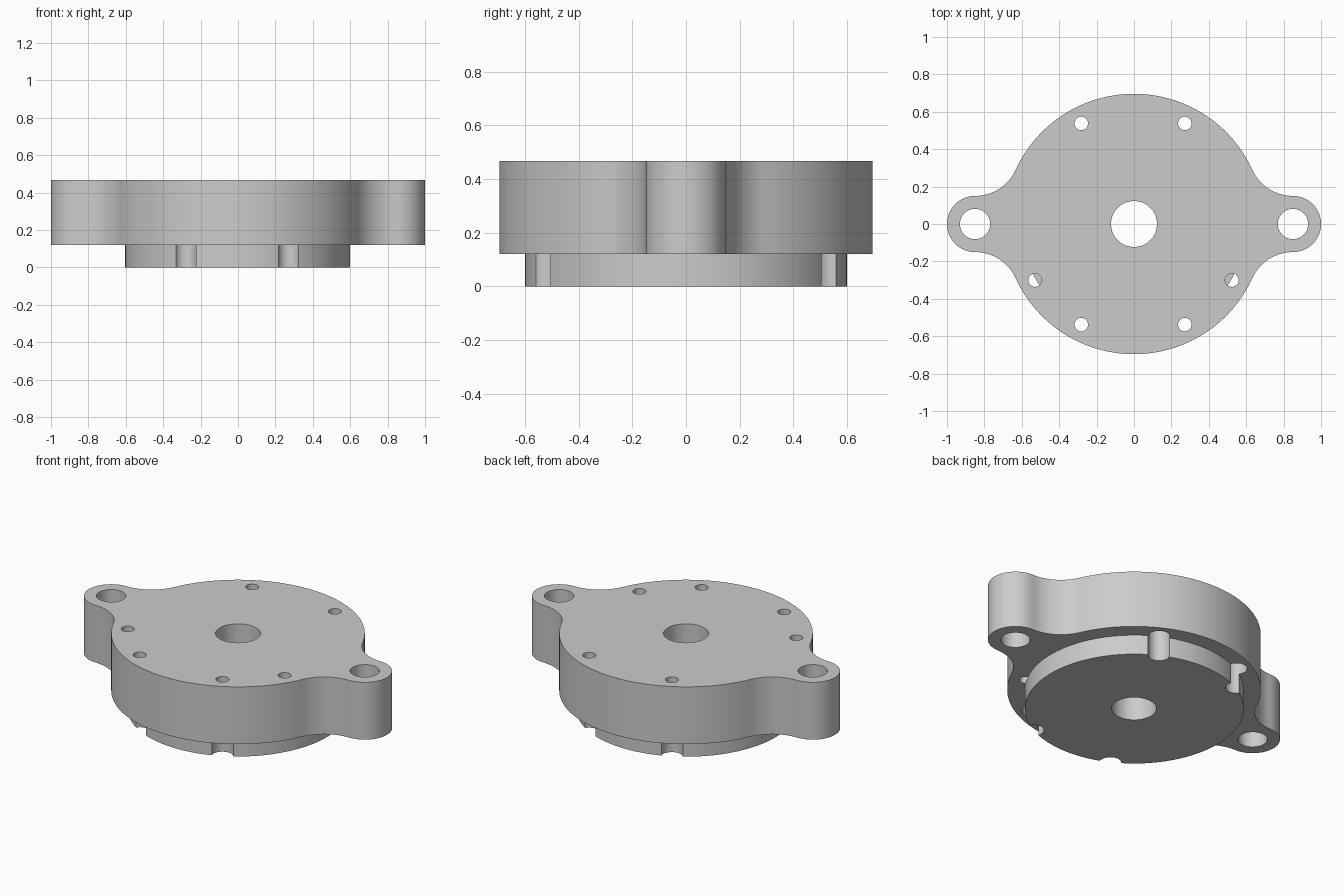
import bpy, bmesh, math

cube = bpy.data.objects.get("Cube")
if cube:
    bpy.data.objects.remove(cube, do_unlink=True)

BASE, SEAT, TOP = 0.12, 0.29, 0.467
BODY_R, EAR_X, EAR_R = 0.696, 0.85, 0.15

grey = bpy.data.materials.new("plain grey")
grey.use_nodes = True
colour = (0.6, 0.6, 0.6, 1)
grey.diffuse_color = colour
grey.node_tree.nodes["Principled BSDF"].inputs["Base Color"].default_value = colour


def prism(name, outline, z0, z1):
    """Extrude a flat outline between two heights."""
    bm = bmesh.new()
    face = bm.faces.new([bm.verts.new((x, y, z0)) for x, y in outline])
    side = bmesh.ops.extrude_face_region(bm, geom=[face])["geom"]
    for v in side:
        if isinstance(v, bmesh.types.BMVert):
            v.co.z = z1
    bmesh.ops.recalc_face_normals(bm, faces=bm.faces)
    mesh = bpy.data.meshes.new(name)
    bm.to_mesh(mesh)
    bm.free()
    mesh.materials.append(grey)
    obj = bpy.data.objects.new(name, mesh)
    bpy.context.collection.objects.link(obj)
    return obj


def arc(cx, cy, r, start, end, steps):
    angles = [math.radians(start + (end - start) * i / steps) for i in range(steps + 1)]
    return [(cx + r * math.cos(a), cy + r * math.sin(a)) for a in angles]


def cylinder(name, x, y, r, z0, z1, sides=48):
    return prism(name, arc(x, y, r, 0, 360, sides)[:-1], z0, z1)


def combine(target, other, operation):
    """Boolean the other solid into the target, then discard it."""
    mod = target.modifiers.new(operation, "BOOLEAN")
    mod.operation, mod.solver, mod.object = operation, "EXACT", other
    bpy.context.view_layer.objects.active = target
    bpy.ops.object.modifier_apply(modifier=mod.name)
    bpy.data.objects.remove(other, do_unlink=True)


# Flange outline: body arc, tangent fillet and ear, mirrored to four quadrants
fillet = (EAR_X**2 + EAR_R**2 - BODY_R**2) / (2 * (BODY_R - EAR_R))
fy = EAR_R + fillet
tangent = math.degrees(math.atan2(fy, EAR_X))
quarter = (arc(0, 0, BODY_R, 90, tangent, 32)
           + arc(EAR_X, fy, fillet, 180 + tangent, 270, 16)[1:]
           + arc(EAR_X, 0, EAR_R, 90, 0, 16)[1:])
half = quarter + [(x, -y) for x, y in quarter[-2::-1]]
outline = half + [(-x, y) for x, y in half[-2:0:-1]]
body = prism("flange_body", outline, BASE, TOP)

# Ear holes and the two small holes that end on the lower disc
for s in (-1, 1):
    combine(body, cylinder("ear_hole", s * EAR_X, 0, 0.081, 0, 1), "DIFFERENCE")
    combine(body, cylinder("pin_hole", s * 0.526 - 0.003, -0.3, 0.036, 0, 1), "DIFFERENCE")

# Lower locating disc
combine(body, cylinder("lower_disc", -0.002, 0, 0.601, 0, BASE, 128), "UNION")

# Central bore and four counterbored screw holes that notch the disc edge
combine(body, cylinder("bore", 0, 0, 0.123, -1, 1, 64), "DIFFERENCE")
for sx in (-1, 1):
    for sy in (-1, 1):
        x, y = sx * 0.277 - 0.005, sy * 0.538
        combine(body, cylinder("screw_hole", x, y, 0.036, -1, 1), "DIFFERENCE")
        combine(body, cylinder("counterbore", x, y, 0.06, -1, SEAT), "DIFFERENCE")

bpy.ops.object.select_all(action="DESELECT")
body.select_set(True)
bpy.context.view_layer.objects.active = body
bpy.ops.object.shade_smooth_by_angle(angle=math.radians(30))
